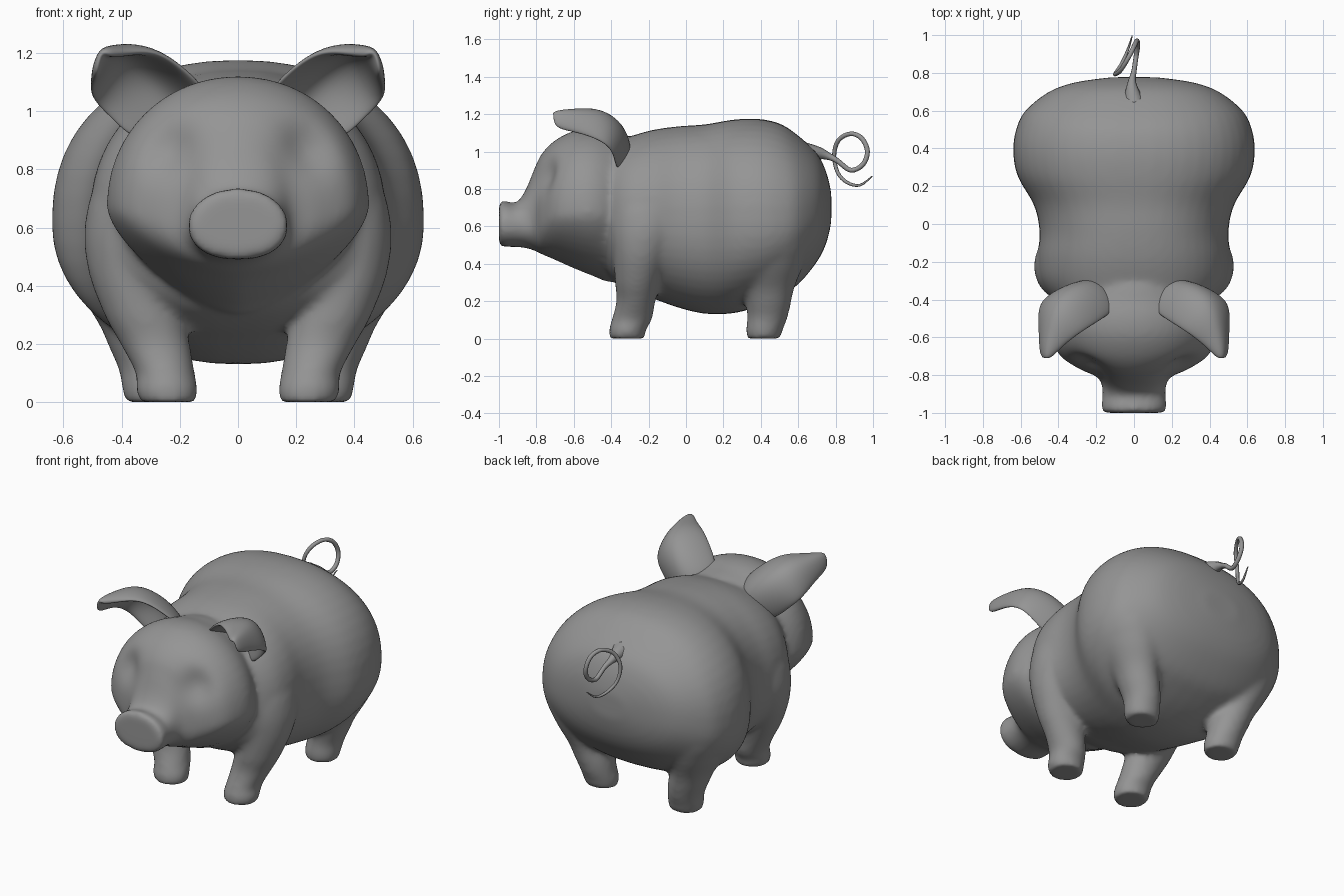
import bpy, bmesh, math
from mathutils import Vector

if "Cube" in bpy.data.objects:
    bpy.data.objects.remove(bpy.data.objects["Cube"])

grey = bpy.data.materials.new("dark_grey")
grey.diffuse_color = (.3, .3, .3, 1)
grey.use_nodes = True
grey.node_tree.nodes["Principled BSDF"].inputs["Base Color"].default_value = grey.diffuse_color


def spline(rows, n=6):
    """Smoothly interpolated copies of the given rows of numbers."""
    out = []
    for i in range(len(rows) - 1):
        p = [rows[max(0, min(len(rows) - 1, i + k))] for k in (-1, 0, 1, 2)]
        for s in range(n):
            t = s / n
            out.append([0.5 * (2 * b + (c - a) * t + (2 * a - 5 * b + 4 * c - d) * t * t
                               + (3 * b - a - 3 * c + d) * t ** 3)
                        for a, b, c, d in zip(*p)])
    return out + [list(rows[-1])]


def power(v, e):
    return math.copysign(abs(v) ** e, v)


def loft(bm, rings):
    loops = [[bm.verts.new(p) for p in r] for r in rings]
    n = len(loops[0])
    for a, b in zip(loops, loops[1:]):
        for i in range(n):
            j = (i + 1) % n
            bm.faces.new((a[i], a[j], b[j], b[i]))
    bm.faces.new(loops[0])
    bm.faces.new(loops[-1])


def trunk(bm, rows, upper, n=48):
    """Rows: y, half width, bottom z, top z, z of the widest level, roundness below."""
    rings = []
    for y, w, lo, hi, mid, lower in spline(rows):
        ring = []
        for i in range(n):
            a = 2 * math.pi * i / n
            e = upper if math.sin(a) > 0 else lower
            s, c = power(math.sin(a), 2 / e), power(math.cos(a), 2 / e)
            ring.append(Vector((w * c, y, mid + s * ((hi - mid) if s > 0 else (mid - lo)))))
        rings.append(ring)
    # eye hollows on the face
    for ring in rings:
        for p in ring:
            for side in (1, -1):
                d = (p - Vector((side * .24, -.75, .87))).length
                p += Vector((-side * .4, .9, -.1)) * .045 * math.exp(-(d / .09) ** 2)
    loft(bm, rings)


def leg(bm, rows, side, n=24):
    """Rows: z, x, y, x radius, y radius."""
    rings = []
    for z, x, y, rx, ry in spline(rows):
        rings.append([(side * (x + rx * math.cos(2 * math.pi * i / n)),
                       y + ry * math.sin(2 * math.pi * i / n), z) for i in range(n)])
    loft(bm, rings)


def make_object(name, bm):
    bmesh.ops.recalc_face_normals(bm, faces=bm.faces)
    me = bpy.data.meshes.new(name)
    bm.to_mesh(me)
    bm.free()
    me.polygons.foreach_set("use_smooth", [True] * len(me.polygons))
    me.materials.append(grey)
    ob = bpy.data.objects.new(name, me)
    bpy.context.collection.objects.link(ob)
    return ob


# Body, head and legs, fused into one skin
bm = bmesh.new()
body_rows = [(-.46, .28, .42, .95, .65), (-.40, .42, .32, 1.04, .63), (-.30, .495, .26, 1.08, .62),
             (-.18, .51, .215, 1.115, .62), (-.04, .50, .165, 1.135, .62), (.10, .53, .133, 1.145, .62),
             (.25, .615, .135, 1.17, .62), (.38, .64, .17, 1.175, .62), (.50, .625, .225, 1.15, .62),
             (.60, .575, .29, 1.085, .64), (.70, .45, .41, .99, .67), (.75, .31, .51, .89, .69),
             (.777, .12, .62, .78, .70)]
trunk(bm, [r + (2.2,) for r in body_rows], 2.25)
trunk(bm, [(-1.0, .167, .495, .735, .61, 2.3), (-.96, .172, .49, .735, .61, 2.3),
           (-.91, .168, .49, .725, .605, 2.2), (-.86, .168, .485, .79, .60, 2.1),
           (-.81, .195, .47, .91, .61, 2), (-.77, .285, .45, .99, .63, 1.8),
           (-.70, .39, .42, 1.06, .66, 1.6), (-.60, .44, .375, 1.11, .67, 1.55),
           (-.50, .45, .335, 1.12, .67, 1.55), (-.40, .41, .30, 1.10, .67, 1.55),
           (-.30, .32, .34, 1.075, .68, 1.7), (-.2, .2, .45, .98, .7, 2)], 2.05)
front_rows = [(0, .24, -.315, .10, .095), (.05, .245, -.312, .107, .10), (.10, .25, -.29, .102, .108),
              (.20, .285, -.268, .12, .105), (.30, .325, -.26, .135, .12), (.45, .37, -.24, .145, .15),
              (.60, .37, -.22, .158, .185), (.75, .33, -.22, .16, .18), (.90, .25, -.22, .13, .14)]
back_rows = [(0, .29, .415, .098, .09), (.05, .295, .42, .105, .10), (.11, .305, .435, .105, .108),
             (.18, .325, .44, .115, .12), (.27, .355, .44, .125, .14), (.40, .39, .43, .17, .20),
             (.55, .40, .42, .225, .25), (.75, .36, .42, .22, .25)]
for side in (1, -1):
    leg(bm, front_rows, side)
    leg(bm, back_rows, side)
pig = make_object("body", bm)
rm = pig.modifiers.new("fuse", 'REMESH')
rm.mode = 'VOXEL'
rm.voxel_size = .015
rm.use_smooth_shade = True
sm = pig.modifiers.new("soften", 'SMOOTH')
sm.factor = .5
sm.iterations = 14

# Ears: a cupped sheet from the base to the forward tip
ear_rows = [[(.08, -.45, 1.04), (.19, -.26, 1.01), (.33, -.37, .86)],
            [(.16, -.51, 1.13), (.28, -.275, 1.14), (.44, -.385, .97)],
            [(.27, -.575, 1.21), (.40, -.38, 1.235), (.515, -.425, 1.04)],
            [(.37, -.645, 1.20), (.45, -.53, 1.225), (.50, -.58, 1.10)],
            [(.445, -.72, 1.195), (.475, -.715, 1.21), (.49, -.715, 1.12)]]
bm = bmesh.new()
grid = [[bm.verts.new(p) for p in row] for row in ear_rows]
for a, b in zip(grid, grid[1:]):
    for i in range(2):
        bm.faces.new((a[i], a[i + 1], b[i + 1], b[i]))
ears = make_object("ears", bm)
so = ears.modifiers.new("thickness", 'SOLIDIFY')
so.thickness = .045
so.offset = 0
ears.modifiers.new("mirror", 'MIRROR')
ss = ears.modifiers.new("round", 'SUBSURF')
ss.levels = ss.render_levels = 3

# Curly tail: a tapered tube along a looping path
path = [(0, .64, .99, .06), (-.01, .71, .99, .035), (-.01, .76, .975, .02), (0, .81, .95, .014),
        (.01, .88, .90, .013), (.02, .945, .93, .013), (.015, .97, 1.0, .013), (0, .94, 1.07, .013),
        (-.03, .88, 1.095, .012), (-.07, .815, 1.06, .012), (-.10, .792, .98, .011),
        (-.09, .81, .89, .010), (-.06, .86, .835, .009), (-.03, .93, .82, .007),
        (-.01, .995, .868, .003)]
pts = spline(path, 4)
rings = []
for i, p in enumerate(pts):
    tangent = (Vector(pts[min(i + 1, len(pts) - 1)][:3]) - Vector(pts[max(i - 1, 0)][:3])).normalized()
    u = (Vector((1, 0, 0)) - tangent * tangent.x).normalized()
    v = tangent.cross(u)
    rings.append([Vector(p[:3]) + p[3] * (u * math.cos(k * math.pi / 4) + v * math.sin(k * math.pi / 4))
                  for k in range(8)])
bm = bmesh.new()
loft(bm, rings)
make_object("tail", bm)
